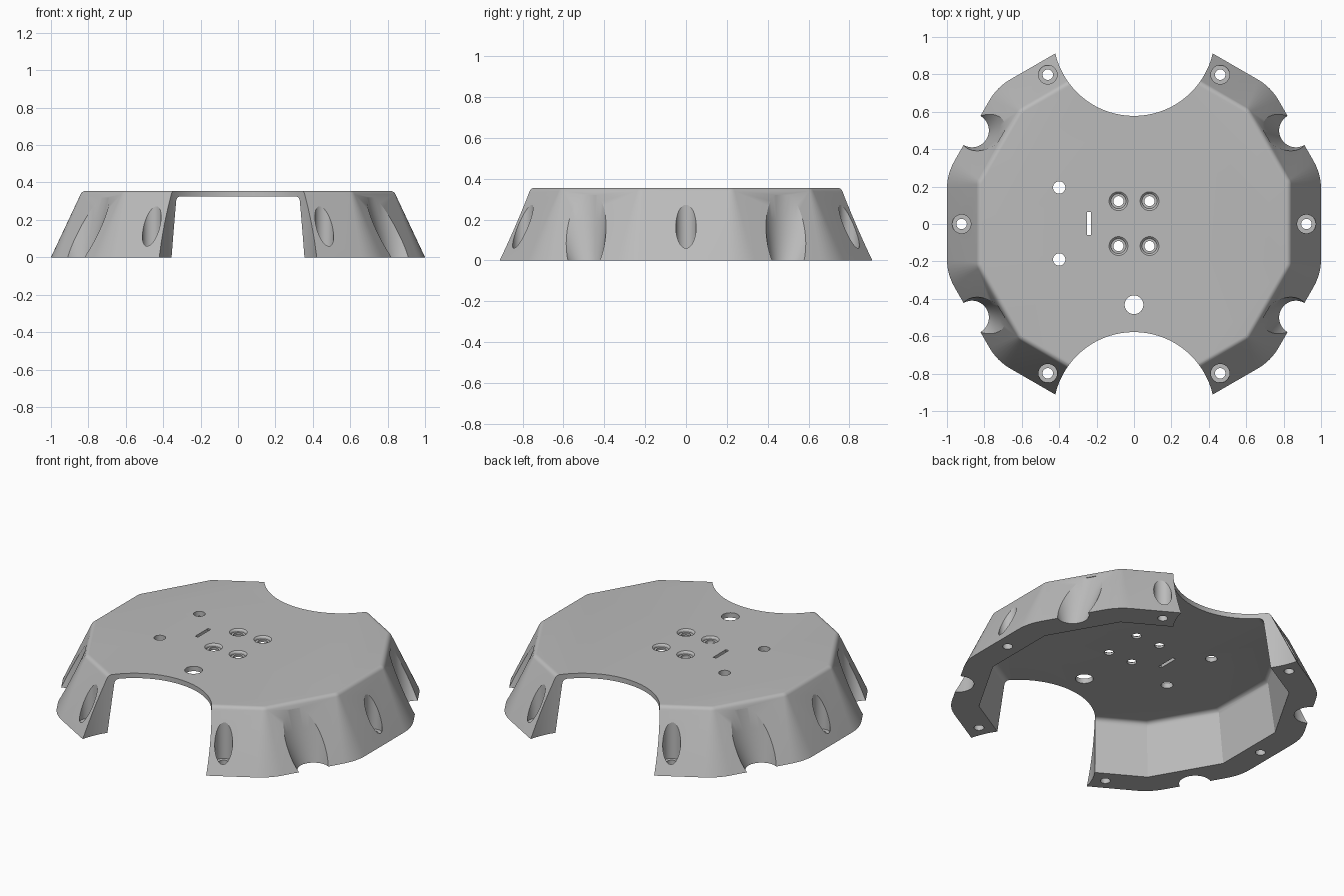
import bpy, bmesh
from math import pi, cos, sin, tan, radians, sqrt

if "Cube" in bpy.data.objects:
    bpy.data.objects.remove(bpy.data.objects["Cube"], do_unlink=True)

HEIGHT = 0.355
SIDES = 12


def loft(name, rings):
    """Closed solid through a list of equal-length rings."""
    bm = bmesh.new()
    loops = [[bm.verts.new(p) for p in ring] for ring in rings]
    for low, high in zip(loops, loops[1:]):
        for i in range(len(low)):
            j = (i + 1) % len(low)
            bm.faces.new((low[i], low[j], high[j], high[i]))
    bm.faces.new(loops[0][::-1])
    bm.faces.new(loops[-1])
    bmesh.ops.recalc_face_normals(bm, faces=bm.faces)
    mesh = bpy.data.meshes.new(name)
    bm.to_mesh(mesh)
    bm.free()
    obj = bpy.data.objects.new(name, mesh)
    bpy.context.collection.objects.link(obj)
    return obj


def polygon_ring(apothem, z, radius=0.0, steps=6):
    """Regular polygon with flats facing +x, corners rounded by radius."""
    half = pi / SIDES
    reach = (apothem - radius) / cos(half)
    points = []
    for k in range(SIDES):
        corner = half + 2 * half * k
        for s in range(steps + 1 if radius else 1):
            a = corner - half + 2 * half * s / steps
            if radius:
                points.append((reach * cos(corner) + radius * cos(a),
                               reach * sin(corner) + radius * sin(a), z))
            else:
                points.append((reach * cos(corner), reach * sin(corner), z))
    return points


def circle(x, y, z, r, n=48):
    return [(x + r * cos(2 * pi * i / n), y + r * sin(2 * pi * i / n), z)
            for i in range(n)]


def cut(cutter):
    cutter.hide_render = True
    mod = shell.modifiers.new("cut", "BOOLEAN")
    mod.operation = "DIFFERENCE"
    mod.solver = "EXACT"
    mod.object = cutter
    bpy.context.view_layer.objects.active = shell
    bpy.ops.object.modifier_apply(modifier=mod.name)
    bpy.data.objects.remove(cutter, do_unlink=True)


def drill(x, y, r, low=-0.1, high=0.5, n=48):
    cut(loft("drill", [circle(x, y, low, r, n), circle(x, y, high, r, n)]))


# Sloping twelve-sided shell with a rounded top rim
SLOPE = 0.47


def wall(z):
    return 1 - SLOPE * z


lean = radians(25)
fillet = 0.03
rim_a = wall(HEIGHT) - fillet * tan((pi / 2 - lean) / 2)
rings = [polygon_ring(1, 0, 0.3)]
for i in range(7):
    t = lean + (pi / 2 - lean) * i / 6
    rings.append(polygon_ring(rim_a + fillet * cos(t),
                              HEIGHT - fillet + fillet * sin(t), 0.06 - 0.005 * i))
shell = loft("shell_cover", rings)

# Hollow underside
hollow = [polygon_ring(0.853, -0.1)]
for i in range(6):
    t = pi / 2 * i / 5
    hollow.append(polygon_ring(0.77 + 0.03 * cos(t), 0.295 + 0.03 * sin(t)))
cut(loft("hollow", hollow))

# Large round cutouts at front and back
for side in (-1, 1):
    drill(0, side * 1.01, 0.432, n=128)

# Leaning grooves that fade out toward the top
for sx in (-1, 1):
    for sy in (-1, 1):
        groove = []
        for z in (-0.1, 0, 0.1, 0.2, 0.32):
            s = z / 0.3
            a = wall(z) + 0.19 * s
            t = 0.05 * s
            x = a * cos(pi / 6) - t * sin(pi / 6)
            y = a * sin(pi / 6) + t * cos(pi / 6)
            groove.append(circle(sx * x, sy * y, z, 0.09 + 0.11 * s, 64))
        cut(loft("groove", groove))

# Rim screw holes with wells sunk into the slope
for k in range(6):
    x, y = 0.922 * cos(k * pi / 3), 0.922 * sin(k * pi / 3)
    drill(x, y, 0.05, low=0.05)
    drill(x, y, 0.028)

# Four countersunk holes at the centre
for x in (-0.083, 0.083):
    for y in (-0.118, 0.122):
        cut(loft("sink", [circle(x, y, HEIGHT - 0.016, 0.04),
                          circle(x, y, HEIGHT - 0.008, 0.042),
                          circle(x, y, HEIGHT - 0.002, 0.048),
                          circle(x, y, HEIGHT + 0.01, 0.062)]))
        drill(x, y, 0.027)

# Cable hole, two plain holes and a slot
drill(0, -0.432, 0.05)
for y in (-0.19, 0.195):
    drill(-0.4, y, 0.033)
slot = [[(-0.24 + sx * 0.01, 0.002 + sy * 0.062, z)
         for sx, sy in ((-1, -1), (1, -1), (1, 1), (-1, 1))] for z in (0.2, 0.5)]
cut(loft("slot", slot))

# Single grey finish
grey = bpy.data.materials.new("light_grey")
grey.use_nodes = True
colour = (0.5, 0.5, 0.5, 1)
grey.diffuse_color = colour
grey.node_tree.nodes["Principled BSDF"].inputs["Base Color"].default_value = colour
shell.data.materials.clear()
shell.data.materials.append(grey)
for face in shell.data.polygons:
    face.material_index = 0

bpy.ops.object.select_all(action="DESELECT")
shell.select_set(True)
bpy.context.view_layer.objects.active = shell
bpy.ops.object.shade_smooth_by_angle(angle=radians(25))
